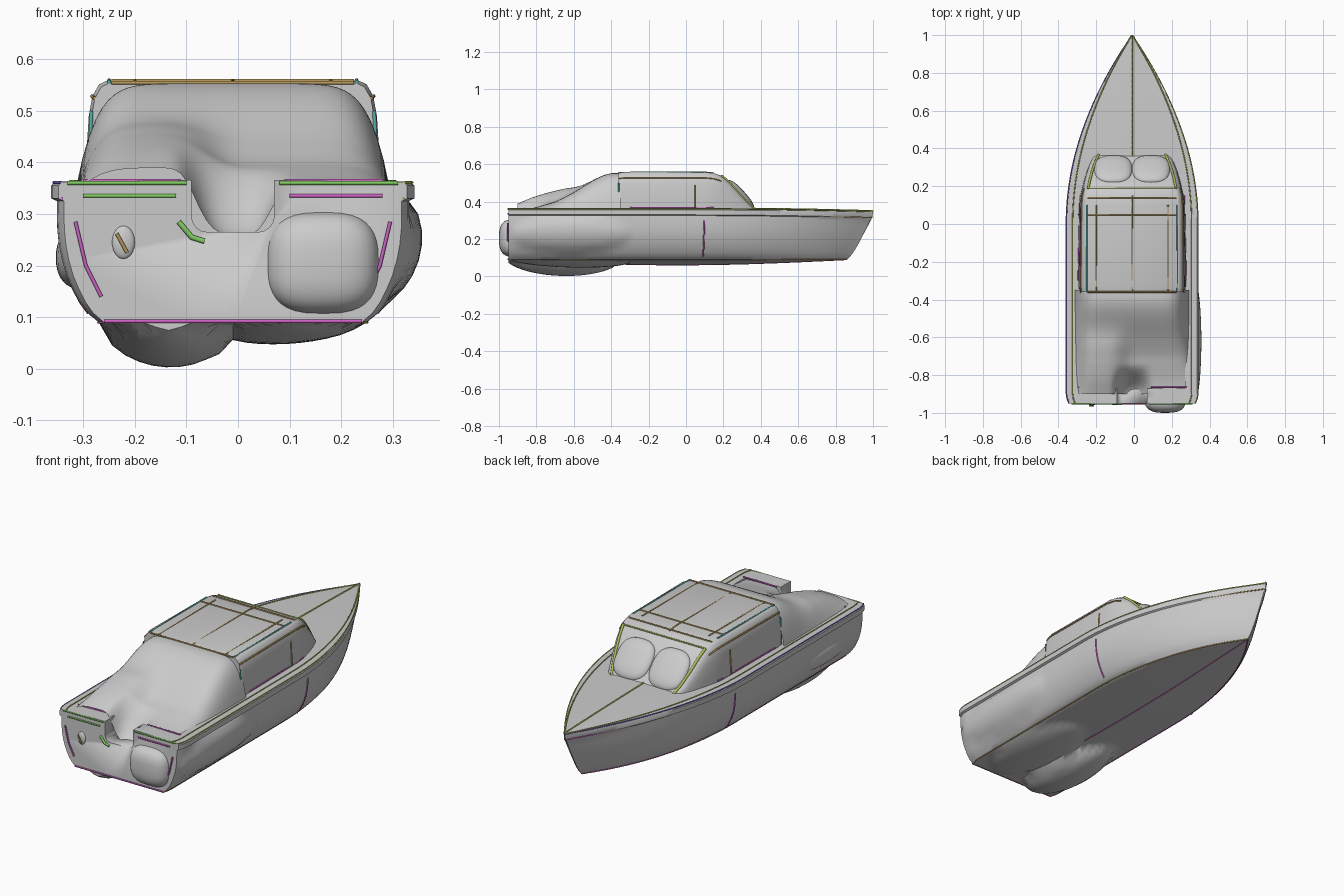
import bpy, bmesh, math
from mathutils import Vector, Matrix

if "Cube" in bpy.data.objects:
    bpy.data.objects.remove(bpy.data.objects["Cube"])

CX = -0.01  # the hull sits slightly off centre


def finish(name, bm, angle=35):
    bmesh.ops.recalc_face_normals(bm, faces=bm.faces)
    me = bpy.data.meshes.new(name)
    bm.to_mesh(me)
    bm.free()
    ob = bpy.data.objects.new(name, me)
    bpy.context.collection.objects.link(ob)
    bpy.ops.object.select_all(action='DESELECT')
    ob.select_set(True)
    bpy.context.view_layer.objects.active = ob
    bpy.ops.object.shade_smooth_by_angle(angle=math.radians(angle))
    return ob


def loft(name, rings, angle=35):
    bm = bmesh.new()
    vs = [[bm.verts.new(p) for p in r] for r in rings]
    n = len(vs[0])
    for a, b in zip(vs, vs[1:]):
        for i in range(n):
            j = (i + 1) % n
            bm.faces.new((a[i], a[j], b[j], b[i]))
    bm.faces.new(vs[0])
    bm.faces.new(vs[-1][::-1])
    return finish(name, bm, angle)


def blob(name, loc, rad, tilt=0, power=1):
    bm = bmesh.new()
    bmesh.ops.create_uvsphere(bm, u_segments=32, v_segments=20, radius=1)
    rot = Matrix.Rotation(tilt, 3, 'X')
    for v in bm.verts:
        p = Vector([r * math.copysign(abs(k) ** power, k) for r, k in zip(rad, v.co)])
        v.co = Vector(loc) + rot @ p
    return finish(name, bm, 180)


def material(name, rgb):
    m = bpy.data.materials.new(name)
    m.diffuse_color = (*rgb, 1)
    m.use_nodes = True
    m.node_tree.nodes["Principled BSDF"].inputs["Base Color"].default_value = m.diffuse_color
    return m


GREEN = material("green", (0.22, 0.6, 0.12))
PURPLE = material("purple", (0.2, 0.12, 0.5))
MAGENTA = material("magenta", (0.6, 0.12, 0.55))
TEAL = material("teal", (0.1, 0.45, 0.4))
BRONZE = material("bronze", (0.45, 0.3, 0.1))
OLIVE = material("olive", (0.42, 0.5, 0.1))


def tube(name, pts, mat, r=0.004):
    cu = bpy.data.curves.new(name, 'CURVE')
    cu.dimensions = '3D'
    cu.bevel_depth = r
    cu.bevel_resolution = 1
    cu.use_fill_caps = True
    sp = cu.splines.new('POLY')
    sp.points.add(len(pts) - 1)
    for p, c in zip(sp.points, pts):
        p.co = (*c, 1)
    cu.materials.append(mat)
    ob = bpy.data.objects.new(name, cu)
    bpy.context.collection.objects.link(ob)


def dome(x, y, cx, cy, rx, ry):
    return max(0, 1 - ((x - cx) / rx) ** 2 - ((y - cy) / ry) ** 2) ** 0.6


# hull: half section swept to a curved, pointed bow, swollen near the stern
def hull_point(t, x, z):
    y = -0.95 + 1.81 * t + 0.14 * t ** 5 * min(1, max(0, (z - 0.09) / 0.25)) ** 0.75
    yt = -0.95 + 1.81 * t + 0.14 * t ** 5
    f = max(1 - max(yt, 0) ** 2, 0.008)
    if t < 0.03:
        f *= 0.96 + 0.04 * math.sin(t / 0.03 * math.pi / 2)
    if z < 0.09:  # shallow belly amidships and two keel bulges
        z = 0.09 - (0.09 - z) * max(0, math.sin(math.pi * t))
        z -= 0.08 * dome(x, y, -0.13, -0.66, 0.13, 0.3) + 0.032 * dome(x, y, 0.11, -0.62, 0.14, 0.32)
    elif x > 0.27 and z < 0.325:  # starboard swelling
        x += 0.03 * dome(z, y, 0.225, -0.62, 0.1, 0.32)
    if z > 0.3:
        z -= 0.015 * max(yt, 0) ** 2
    return (CX + x * f, y, z)


BOTTOM = [(0.026 * i, 0.062 + 0.0027 * i) for i in range(1, 10)]
HALF = [(0.26, 0.09), (0.282, 0.108), (0.298, 0.13), (0.311, 0.155), (0.322, 0.18), (0.331, 0.21), (0.337, 0.24),
        (0.340, 0.27), (0.341, 0.3), (0.341, 0.325), (0.352, 0.33), (0.352, 0.355), (0.345, 0.362), (0.30, 0.362),
        (0.15, 0.365)]
SIDE = BOTTOM + HALF
SECTION = [(0, 0.062)] + SIDE + [(0, 0.366)] + [(-x, z) for x, z in SIDE[::-1]]
TS = [0, 0.008, 0.018, 0.03] + [0.03 + 0.97 * i / 70 for i in range(1, 71)]
hull = loft("hull", [[hull_point(t, x, z) for x, z in SECTION] for t in TS])


# cockpit well and transom notch
def cut(lo, hi):
    bm = bmesh.new()
    bmesh.ops.create_cube(bm, size=1)
    for v in bm.verts:
        v.co = Vector([a + (b - a) * (k + 0.5) for a, b, k in zip(lo, hi, v.co)])
    bmesh.ops.bevel(bm, geom=[e for e in bm.edges if abs((e.verts[0].co - e.verts[1].co).y) > 0.01],
                    offset=0.03, segments=4, profile=0.5, affect='EDGES')
    c = finish("cutter", bm)
    c.hide_render = True
    m = hull.modifiers.new("cut", 'BOOLEAN')
    m.operation = 'DIFFERENCE'
    m.object = c
    m.solver = 'EXACT'
    bpy.context.view_layer.objects.active = hull
    bpy.ops.object.modifier_apply(modifier=m.name)
    bpy.data.objects.remove(c)


cut((-0.29, -0.87, 0.2), (0.27, -0.38, 0.5))
cut((-0.09, -1.0, 0.265), (0.07, -0.8, 0.5))


# cockpit cover: soft cloth-like surface
def sm(a, b, v):
    k = min(max((v - a) / (b - a), 0), 1)
    return k * k * (3 - 2 * k)


bm = bmesh.new()
bmesh.ops.create_grid(bm, x_segments=48, y_segments=48, size=1)
for v in bm.verts:
    u = v.co.x
    x, y = CX + 0.305 * u, -0.625 + 0.275 * v.co.y
    z = 0.355 + 0.055 * sm(-0.9, -0.62, y) + 0.143 * sm(-0.72, -0.38, y)
    z += 0.06 * math.exp(-((x + 0.19) / 0.14) ** 4 - (abs(y + 0.76) / 0.17) ** 3)
    z -= 0.1 * math.exp(-((x + 0.01) / 0.08) ** 4) * (1 - sm(-0.9, -0.74, y))
    v.co = (x, y, 0.345 + (z - 0.345) * (1 - abs(u) ** 8))
finish("cockpit_cover", bm, 180)

# cabin: rounded arch sections ending in a sloped windscreen
CABIN = [(-0.36, 0.28, 0.553), (-0.33, 0.285, 0.558), (0.1, 0.28, 0.558), (0.15, 0.275, 0.552), (0.19, 0.265, 0.538),
         (0.23, 0.255, 0.505), (0.28, 0.24, 0.45), (0.33, 0.22, 0.395), (0.37, 0.2, 0.355)]


def cabin_ring(y, w, top):
    h = top - 0.33
    half = [(w, 0), (w * 0.995, 0.4), (w * 0.98, 0.7), (w * 0.955, 0.87), (w * 0.91, 0.97), (w * 0.86, 1)]
    pts = half + [(-x, k) for x, k in half[::-1]]
    return [(CX + x, y, 0.33 + h * k) for x, k in pts]


loft("cabin", [cabin_ring(*s) for s in CABIN], 40)
for s in (-1, 1):
    blob("windscreen_pane", (CX + s * 0.1, 0.285, 0.43), (0.1, 0.105, 0.035), math.radians(-48), 0.75)
    tube("windscreen_frame", [(CX + s * w * 0.88, y, t) for y, w, t in CABIN[4:]], OLIVE, 0.007)

# swellings added to the hull
blob("side_float_left", (-0.297, -0.66, 0.215), (0.056, 0.21, 0.062), 0, 0.85)
blob("transom_bulge", (0.165, -0.92, 0.205), (0.11, 0.08, 0.1), 0, 0.7)
blob("transom_fitting", (-0.222, -0.95, 0.245), (0.022, 0.01, 0.032))
tube("fitting_pin", [(-0.235, -0.963, 0.262), (-0.215, -0.963, 0.225)], BRONZE)

# trim lines along the hull
for s, top, low in ((-1, PURPLE, MAGENTA), (1, OLIVE, BRONZE)):
    for name, x, z, mat in (("gunwale_trim", 0.347, 0.361, top), ("rub_rail_trim", 0.343, 0.33, low),
                            ("chine_trim", 0.26, 0.09, low), ("deck_edge_trim", 0.315, 0.363, OLIVE)):
        tube(name, [hull_point(t, s * x, z) for t in TS], mat, 0.003)
    tube("hull_seam", [hull_point(0.575, s * x, z) for x, z in HALF[1:9]], MAGENTA)
    tube("transom_side_trim", [(CX + s * x, -0.952, z) for x, z in ((0.305, 0.285), (0.285, 0.2), (0.255, 0.14))], MAGENTA)
    tube("transom_top_trim", [(CX + s * 0.09, -0.951, 0.36), (CX + s * 0.32, -0.951, 0.36)], GREEN)
    tube("transom_band", [(CX + s * 0.11, -0.951, 0.335), (CX + s * 0.29, -0.951, 0.335)], GREEN if s < 0 else MAGENTA)
    tube("transom_inner_trim", [(CX + s * 0.1, -0.865, 0.364), (CX + s * 0.29, -0.865, 0.364)], MAGENTA)
tube("transom_base_trim", [(-0.26, -0.951, 0.092), (0.24, -0.951, 0.092)], MAGENTA)
tube("notch_trim", [(-0.115, -0.953, 0.285), (-0.09, -0.953, 0.255), (-0.065, -0.953, 0.247)], GREEN, 0.006)
tube("foredeck_ridge", [hull_point(t, 0, 0.366) for t in TS if t > 0.69], OLIVE)
tube("keel_line", [hull_point(t, 0, 0.062) for t in TS if t > 0.3], MAGENTA, 0.003)

# trim lines on the cabin
for s in (-1, 1):
    tube("cabin_rear_post", [(CX + s * 0.28, -0.36, 0.36), (CX + s * 0.274, -0.36, 0.5)], TEAL)
    tube("roof_edge_trim", [(CX + s * w * 0.957, y, 0.33 + (t - 0.33) * 0.87) for y, w, t in CABIN[:5]], BRONZE)
    tube("roof_side_trim", [(CX + s * 0.24, -0.36, 0.556), (CX + s * 0.24, 0.1, 0.559)], TEAL)
    tube("roof_inner_trim", [(CX + s * 0.19, -0.36, 0.555), (CX + s * 0.19, 0.1, 0.558)], BRONZE)
    tube("cabin_base_trim", [(CX + s * 0.285, -0.3, 0.368), (CX + s * 0.275, 0.15, 0.368)], MAGENTA)
    tube("window_post", [(CX + s * 0.282, 0.05, 0.37), (CX + s * 0.275, 0.05, 0.49)], BRONZE)
tube("roof_centre_trim", [(CX, -0.36, 0.554), (CX, 0.1, 0.558), (CX, 0.15, 0.552)], BRONZE)
for y, z, mat in ((-0.36, 0.554, BRONZE), (0.05, 0.558, BRONZE), (0.14, 0.554, BRONZE), (0.19, 0.538, OLIVE)):
    tube("roof_cross_trim", [(CX - 0.235, y, z), (CX + 0.235, y, z)], mat)
